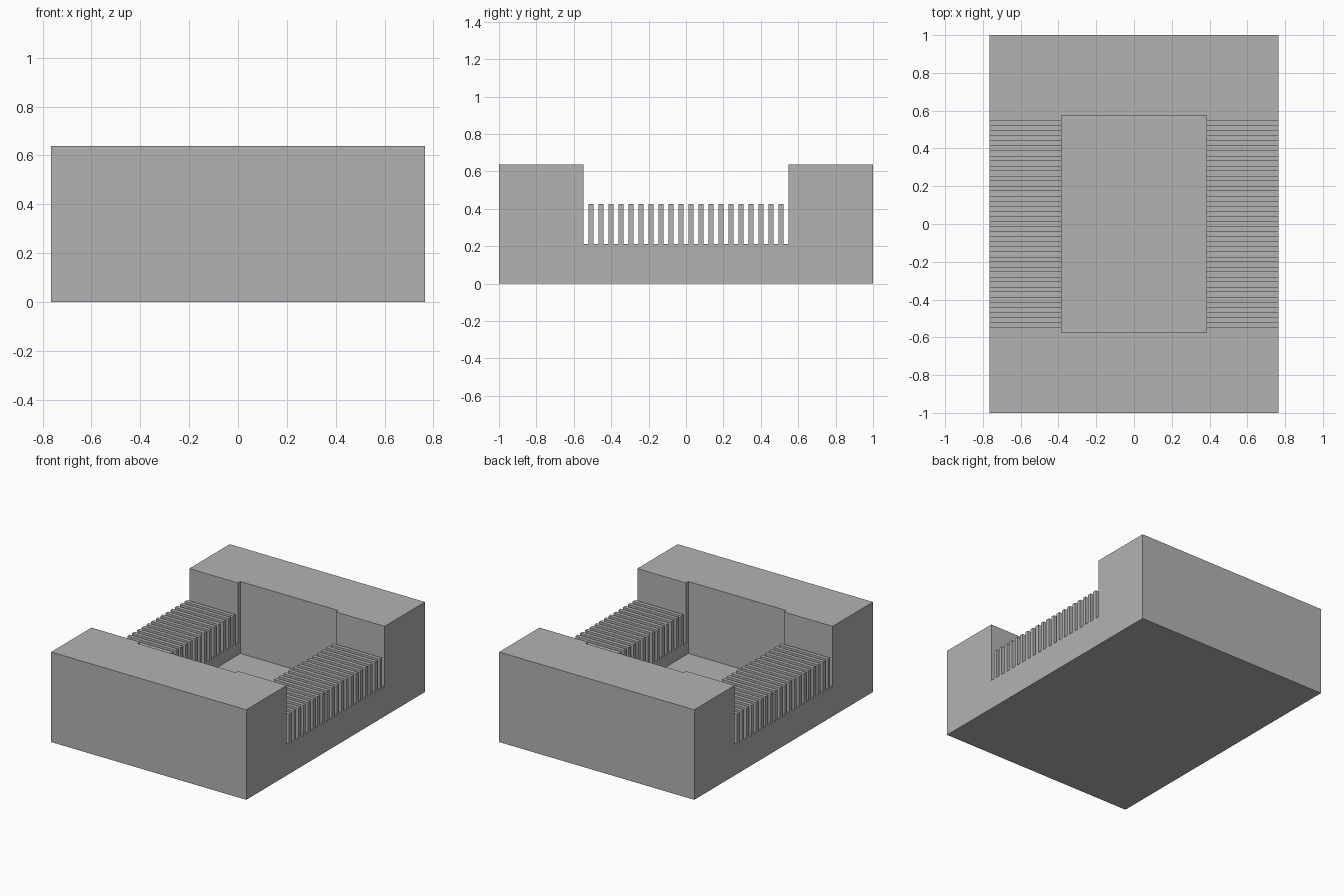
import bpy
import bmesh
from mathutils import Matrix, Vector

HALF_X, HALF_Y, TOP = 0.765, 1.0, 0.638
BAY_Y, LEDGE, FIN_TOP, FINS = 0.548, 0.212, 0.425, 20
POCKET_X, POCKET_Y, FLOOR = 0.384, 0.575, 0.128

if "Cube" in bpy.data.objects:
    bpy.data.objects.remove(bpy.data.objects["Cube"], do_unlink=True)

# Single grey material
grey = bpy.data.materials.new("plain grey")
grey.use_nodes = True
grey.diffuse_color = (0.45, 0.45, 0.45, 1)
grey.node_tree.nodes["Principled BSDF"].inputs["Base Color"].default_value = grey.diffuse_color


def make_object(name, bm):
    bmesh.ops.recalc_face_normals(bm, faces=bm.faces[:])
    mesh = bpy.data.meshes.new(name)
    bm.to_mesh(mesh)
    bm.free()
    mesh.materials.append(grey)
    obj = bpy.data.objects.new(name, mesh)
    bpy.context.collection.objects.link(obj)
    return obj


# Side outline: two tall end blocks with a comb of fins between them
step = 2 * BAY_Y / (2 * FINS + 1)
outline = [(-HALF_Y, 0), (-HALF_Y, TOP), (-BAY_Y, TOP), (-BAY_Y, LEDGE)]
for i in range(FINS):
    y0 = -BAY_Y + (2 * i + 1) * step
    y1 = y0 + step
    outline += [(y0, LEDGE), (y0, FIN_TOP), (y1, FIN_TOP), (y1, LEDGE)]
outline += [(BAY_Y, LEDGE), (BAY_Y, TOP), (HALF_Y, TOP), (HALF_Y, 0)]

# Housing: the outline extruded across the full width
bm = bmesh.new()
side = bm.faces.new([bm.verts.new((-HALF_X, y, z)) for y, z in outline])
extruded = bmesh.ops.extrude_face_region(bm, geom=[side])["geom"]
bmesh.ops.translate(bm, vec=(2 * HALF_X, 0, 0),
                    verts=[v for v in extruded if isinstance(v, bmesh.types.BMVert)])
housing = make_object("finned_housing", bm)

# Central pocket: cut down to the floor, splitting the fins into two banks
bm = bmesh.new()
size = Vector((2 * POCKET_X, 2 * POCKET_Y, 1))
bmesh.ops.create_cube(bm, size=1, matrix=Matrix.Translation((0, 0, FLOOR + 0.5))
                      @ Matrix.Diagonal(size).to_4x4())
cutter = make_object("pocket_cutter", bm)
cutter.hide_render = True

cut = housing.modifiers.new("pocket", 'BOOLEAN')
cut.operation = 'DIFFERENCE'
cut.solver = 'EXACT'
cut.object = cutter
bpy.context.view_layer.objects.active = housing
bpy.ops.object.modifier_apply(modifier=cut.name)
bpy.data.objects.remove(cutter, do_unlink=True)
